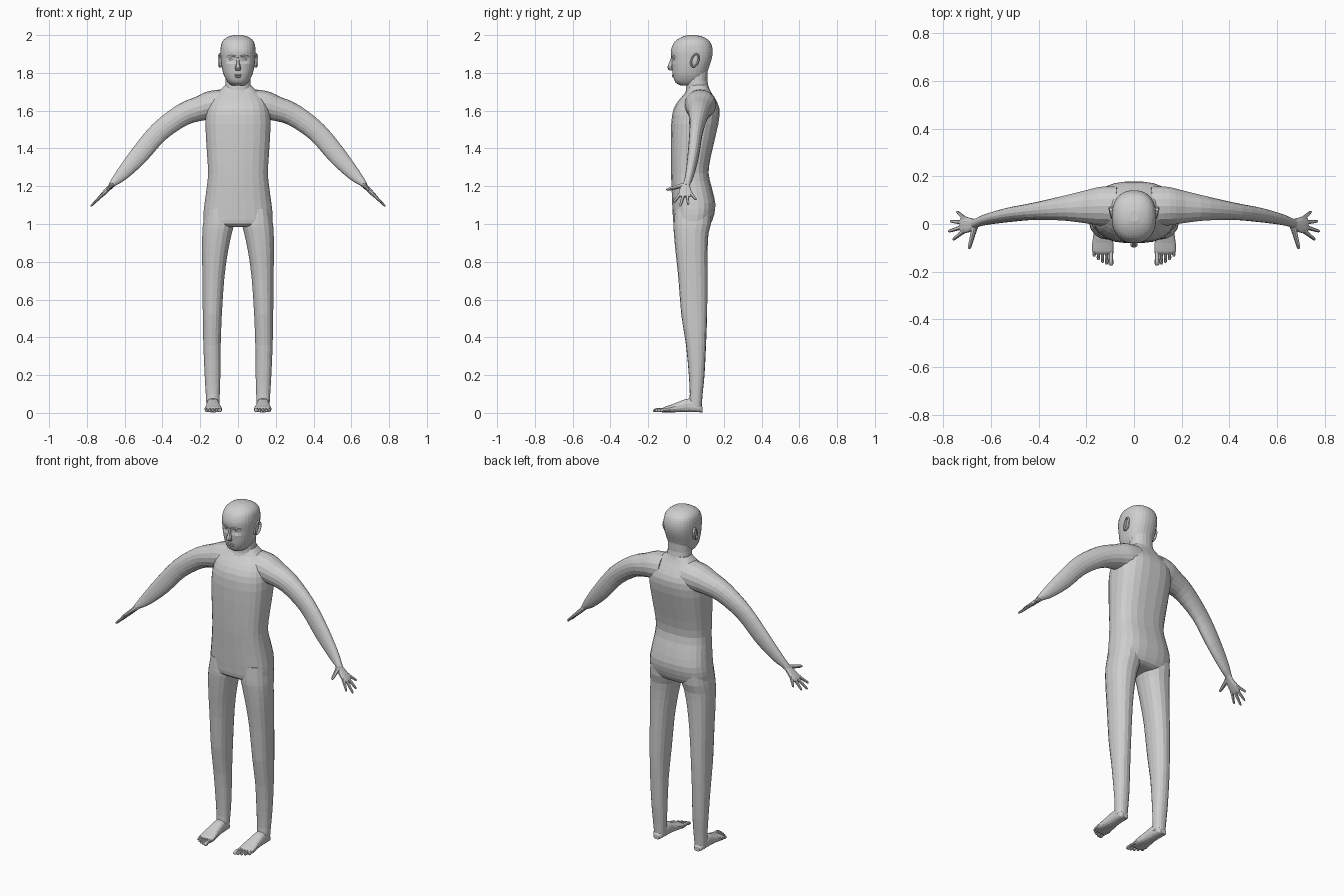
import bpy, bmesh, math
from mathutils import Vector

skin = bpy.data.materials.new("light grey")
skin.diffuse_color = (0.62, 0.62, 0.62, 1)


def smooth_keys(keys, sub):
    """Catmull-Rom interpolation between the given sections."""
    out, n = [], len(keys)
    for i in range(n - 1):
        p = [keys[max(i - 1, 0)], keys[i], keys[i + 1], keys[min(i + 2, n - 1)]]
        for s in range(sub):
            t = s / sub
            out.append([0.5 * (2 * b + (c - a) * t + (2 * a - 5 * b + 4 * c - d) * t * t
                               + (3 * b - a - 3 * c + d) * t ** 3) for a, b, c, d in zip(*p)])
    out.append(list(keys[-1]))
    return out


def loft(name, keys, side, n=20, sub=2, power=2.2, flat=None, mirror=False, shape=None, angle=14):
    """Skin rings along a path. key = (x, y, z, half width along side, half depth)."""
    bm = bmesh.new()
    ks = smooth_keys(keys, sub)
    pts = [Vector(k[:3]) for k in ks]
    side = Vector(side)
    rings = []
    for i, k in enumerate(ks):
        t = (pts[min(i + 1, len(pts) - 1)] - pts[max(i - 1, 0)]).normalized()
        if flat:
            t = Vector(flat)
        v = t.cross(side).normalized()
        ring = []
        for j in range(n):
            a = 2 * math.pi * (j + 0.5) / n
            c, s = math.cos(a), math.sin(a)
            c = math.copysign(abs(c) ** (2 / power), c)
            s = math.copysign(abs(s) ** (2 / power), s)
            p = pts[i] + side * c * k[3] + v * s * k[4]
            ring.append(bm.verts.new(shape(p) if shape else p))
        rings.append(ring)
    for a, b in zip(rings, rings[1:]):
        for j in range(n):
            bm.faces.new((a[j], a[(j + 1) % n], b[(j + 1) % n], b[j]))
    bm.faces.new(rings[0][::-1])
    bm.faces.new(rings[-1])
    return finish(name, bm, mirror, angle)


def finish(name, bm, mirror, angle=14):
    bmesh.ops.recalc_face_normals(bm, faces=bm.faces[:])
    me = bpy.data.meshes.new(name)
    bm.to_mesh(me)
    bm.free()
    me.materials.append(skin)
    ob = bpy.data.objects.new(name, me)
    bpy.context.collection.objects.link(ob)
    if mirror:
        ob.modifiers.new("mirror", 'MIRROR')
    return ob


def ball(name, loc, size, mirror=False):
    bm = bmesh.new()
    bmesh.ops.create_uvsphere(bm, u_segments=12, v_segments=8, radius=1)
    for v in bm.verts:
        v.co = Vector(loc) + Vector([v.co[i] * size[i] for i in range(3)])
    return finish(name, bm, mirror)


def body(rows, x=0):
    """rows of (z, half width, front y, back y) to loft keys"""
    return [(x, (f + b) / 2, z, w, (b - f) / 2) for z, w, f, b in rows]


X, Y, Z = (1, 0, 0), (0, 1, 0), (0, 0, 1)

# torso, with shoulders tapering to the neck
loft("torso", body([
    (0.985, 0.14, -0.045, 0.10), (1.0, 0.178, -0.066, 0.13), (1.05, 0.184, -0.071, 0.15),
    (1.11, 0.178, -0.074, 0.156), (1.19, 0.167, -0.077, 0.138), (1.27, 0.159, -0.08, 0.12),
    (1.37, 0.165, -0.081, 0.135), (1.53, 0.174, -0.079, 0.172), (1.61, 0.166, -0.066, 0.178),
    (1.66, 0.145, -0.035, 0.157), (1.70, 0.105, 0.0, 0.132), (1.735, 0.068, 0.015, 0.115)]),
    X, n=24, power=2.6, flat=Z)

# neck
loft("neck", body([(1.66, 0.10, -0.02, 0.15), (1.71, 0.073, 0.0, 0.126),
                   (1.76, 0.066, 0.0, 0.114), (1.84, 0.065, 0.0, 0.118)]), X, n=20, flat=Z)


# head, with eye sockets and a brow pressed into the front
def face(p):
    if p.y < 0:
        d = ((abs(p.x) - 0.035) / 0.022) ** 2 + ((p.z - 1.872) / 0.014) ** 2
        p.y += 0.013 * math.exp(-d)
    return p


loft("head", body([
    (1.732, 0.03, -0.025, 0.05), (1.748, 0.052, -0.055, 0.08), (1.785, 0.074, -0.069, 0.105),
    (1.83, 0.086, -0.074, 0.122), (1.88, 0.092, -0.079, 0.138), (1.925, 0.093, -0.079, 0.141),
    (1.965, 0.084, -0.06, 0.127), (1.989, 0.058, -0.025, 0.095), (2.0, 0.02, 0.01, 0.055)]),
    X, n=32, sub=3, power=2.3, flat=Z, shape=face)

# face features
loft("nose", [(0, -0.073, 1.882, 0.006, 0.006), (0, -0.081, 1.85, 0.009, 0.010),
              (0, -0.085, 1.825, 0.016, 0.014), (0, -0.077, 1.812, 0.012, 0.008)], X, n=10, flat=Z)
ball("eye", (0.035, -0.057, 1.872), (0.014, 0.010, 0.007), True)
ball("upper_lip", (0, -0.066, 1.788), (0.021, 0.009, 0.005))
ball("lower_lip", (0, -0.064, 1.779), (0.017, 0.009, 0.005))
loft("brow", [(0.012, -0.077, 1.886, 0.004, 0.005), (0.035, -0.073, 1.89, 0.005, 0.006),
              (0.058, -0.056, 1.884, 0.003, 0.004)], Y, n=8, mirror=True)

# ears: tilted rim around a shallow bowl
rim = []
for i in range(17):
    a = 2 * math.pi * i / 16
    u, w = 0.019 * math.cos(a), 0.034 * math.sin(a)
    rim.append((0.094 + 0.25 * u, 0.047 + u + 0.25 * w, 1.866 + w, 0.008, 0.005))
loft("ear_rim", rim, X, n=8, sub=1, mirror=True)
ball("ear_bowl", (0.088, 0.047, 1.866), (0.008, 0.018, 0.032), True)

# legs
legs = [(1.08, 0.04, 0.172, -0.06, 0.135), (1.0, 0.022, 0.186, -0.066, 0.132),
        (0.95, 0.032, 0.19, -0.064, 0.119), (0.85, 0.053, 0.191, -0.055, 0.114),
        (0.71, 0.072, 0.189, -0.04, 0.113), (0.52, 0.085, 0.187, -0.025, 0.112),
        (0.36, 0.091, 0.184, 0.0, 0.106), (0.2, 0.093, 0.177, 0.015, 0.098),
        (0.1, 0.096, 0.171, 0.02, 0.088), (0.03, 0.10, 0.167, 0.015, 0.083)]
loft("leg", [((a + b) / 2, (f + k) / 2, z, (b - a) / 2, (k - f) / 2) for z, a, b, f, k in legs],
     X, n=18, power=2.3, flat=Z, mirror=True)

# feet: half width, height, sole on the ground
foot = [(0.088, 0.134, 0.018, 0.025), (0.07, 0.134, 0.03, 0.05), (0.02, 0.133, 0.034, 0.074),
        (-0.03, 0.132, 0.037, 0.06), (-0.08, 0.131, 0.045, 0.04), (-0.115, 0.131, 0.045, 0.028),
        (-0.128, 0.13, 0.038, 0.018)]
loft("foot", [(x, y, h / 2 + 0.003, w, h / 2) for y, x, w, h in foot], X, n=16, power=2.5,
     flat=Y, mirror=True)
for i in range(5):
    x, tip = 0.097 + 0.0175 * i, -0.174 + 0.002 * i + 0.0018 * i * i
    r = 0.0115 if i == 0 else 0.0075
    loft("toe_%d" % (i + 1), [(x, -0.10, 0.015, r, 0.010), (x, (tip - 0.11) / 2, 0.017, r * 0.85, 0.009),
                              (x, tip + 0.014, 0.014, r, 0.010), (x, tip + 0.003, 0.012, r * 0.8, 0.007),
                              (x, tip, 0.012, r * 0.3, 0.003)], X, n=10, flat=Y, mirror=True)

# arms
loft("arm", [(0.07, 0.075, 1.635, 0.085, 0.078), (0.14, 0.075, 1.628, 0.082, 0.077),
             (0.20, 0.072, 1.612, 0.070, 0.066), (0.295, 0.066, 1.577, 0.052, 0.059),
             (0.42, 0.053, 1.485, 0.036, 0.053), (0.527, 0.038, 1.36, 0.03, 0.049),
             (0.615, 0.02, 1.262, 0.023, 0.034), (0.66, 0.006, 1.218, 0.019, 0.019),
             (0.675, 0.001, 1.202, 0.018, 0.013)], Y, n=18, sub=3, power=2.1, mirror=True)


# hands: flat palm sloping at 45 degrees with spread fingers
def on_hand(x, y, w, d):
    return (x, y, 1.213 - (x - 0.66) * 1.0, w, d)


loft("palm", [on_hand(0.655, 0.006, 0.018, 0.016), on_hand(0.675, -0.002, 0.024, 0.013),
              on_hand(0.70, -0.004, 0.033, 0.012), on_hand(0.722, -0.005, 0.033, 0.010),
              on_hand(0.729, -0.005, 0.026, 0.006)], Y, n=14, power=2.5, mirror=True)
fingers = {"index_finger": (0.712, -0.028, 0.760, -0.066), "middle_finger": (0.718, -0.012, 0.779, -0.031),
           "ring_finger": (0.716, 0.006, 0.771, 0.012), "little_finger": (0.706, 0.019, 0.744, 0.053),
           "thumb": (0.668, -0.012, 0.692, -0.104)}
for name, (x0, y0, x1, y1) in fingers.items():
    r = 0.011 if name == "thumb" else 0.0085
    d = Vector((x1 - x0, y1 - y0, x0 - x1)).normalized()
    side = d.cross(Vector((1, 0, 1))).normalized()
    mid = lambda t, k: on_hand(x0 + (x1 - x0) * t, y0 + (y1 - y0) * t, r * k, r * k * 0.9)
    loft(name, [mid(0, 1.3), mid(0.35, 1), mid(0.7, 0.85), mid(0.94, 0.65), mid(1, 0.25)],
         side, n=10, mirror=True)
